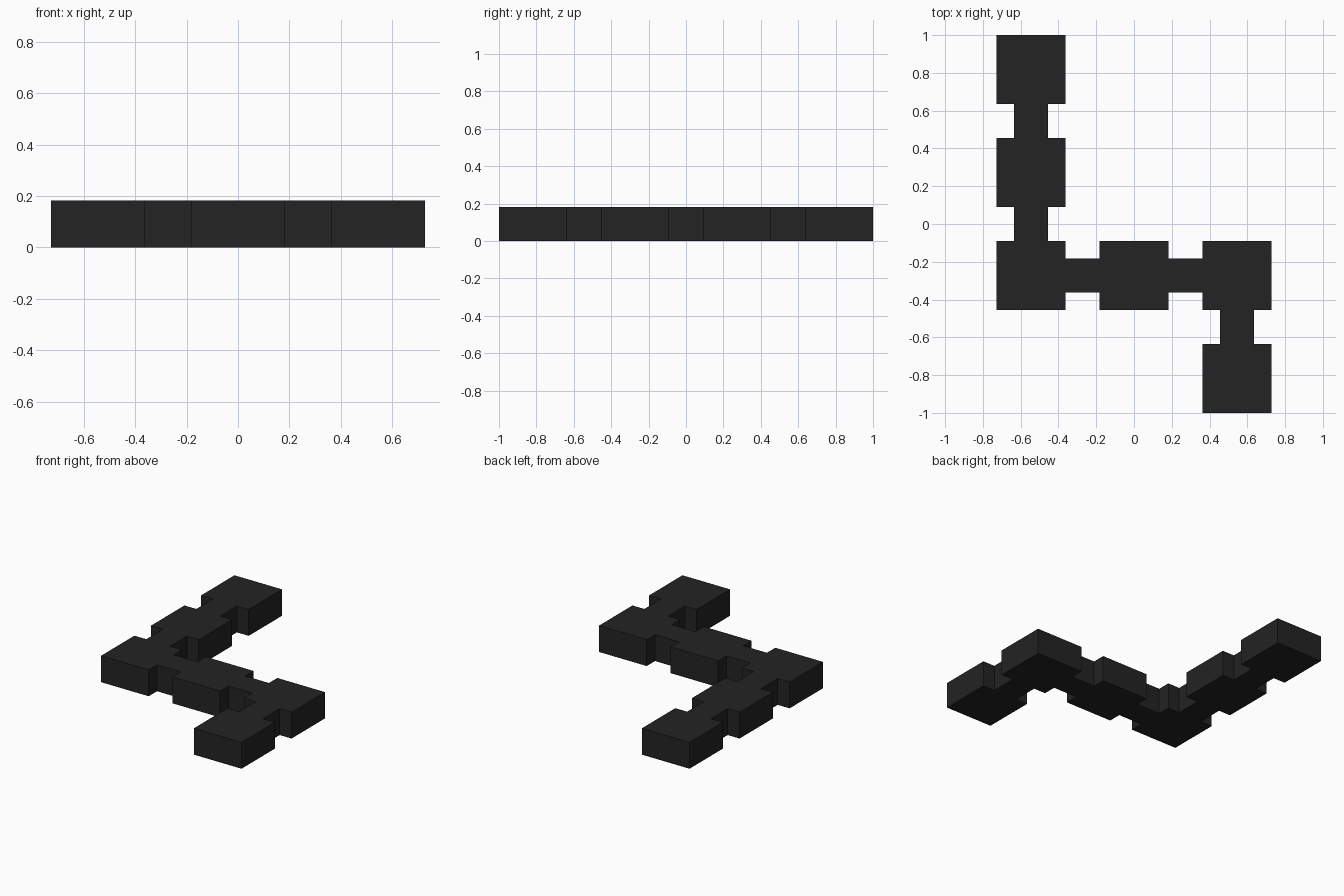
import bpy, bmesh, math

if "Cube" in bpy.data.objects:
    bpy.data.objects.remove(bpy.data.objects["Cube"])

U = 2 / 11          # grid unit: rooms are 2 x 2, corridors 1 x 1, walls 1 high
H = U / 2           # half unit cell used to lay out the floor plan

mat = bpy.data.materials.new("charcoal")
mat.diffuse_color = (0.017, 0.017, 0.017, 1)
mat.use_nodes = True
mat.node_tree.nodes["Principled BSDF"].inputs["Base Color"].default_value = mat.diffuse_color

# Room centres in half units, in order along the chain
rooms = [(-6, 9), (-6, 3), (-6, -3), (0, -3), (6, -3), (6, -9)]
corridors = [((a[0] + b[0]) // 2, (a[1] + b[1]) // 2) for a, b in zip(rooms, rooms[1:])]


def square(cx, cy, r):
    """Half-unit cells covering a square of half-width r."""
    return {(cx + i, cy + j) for i in range(-r, r) for j in range(-r, r)}


# Floor plan: union of rooms and linking corridors
cells = set()
for c in rooms:
    cells |= square(*c, 2)
for c in corridors:
    cells |= square(*c, 1)

bm = bmesh.new()
verts = {}


def vert(i, j):
    if (i, j) not in verts:
        verts[i, j] = bm.verts.new((i * H, j * H, 0))
    return verts[i, j]


for i, j in sorted(cells):
    bm.faces.new([vert(i, j), vert(i + 1, j), vert(i + 1, j + 1), vert(i, j + 1)])

# Merge the plan into clean flat faces, then raise the walls
bmesh.ops.dissolve_limit(bm, angle_limit=math.radians(1), verts=bm.verts[:], edges=bm.edges[:])
floor = bm.faces[:]
ext = bmesh.ops.extrude_face_region(bm, geom=floor, use_keep_orig=True)
top = [g for g in ext["geom"] if isinstance(g, bmesh.types.BMVert)]
bmesh.ops.translate(bm, verts=top, vec=(0, 0, U))
bmesh.ops.recalc_face_normals(bm, faces=bm.faces[:])

mesh = bpy.data.meshes.new("linked_rooms")
bm.to_mesh(mesh)
bm.free()
mesh.materials.append(mat)
obj = bpy.data.objects.new("linked_rooms", mesh)
bpy.context.collection.objects.link(obj)
